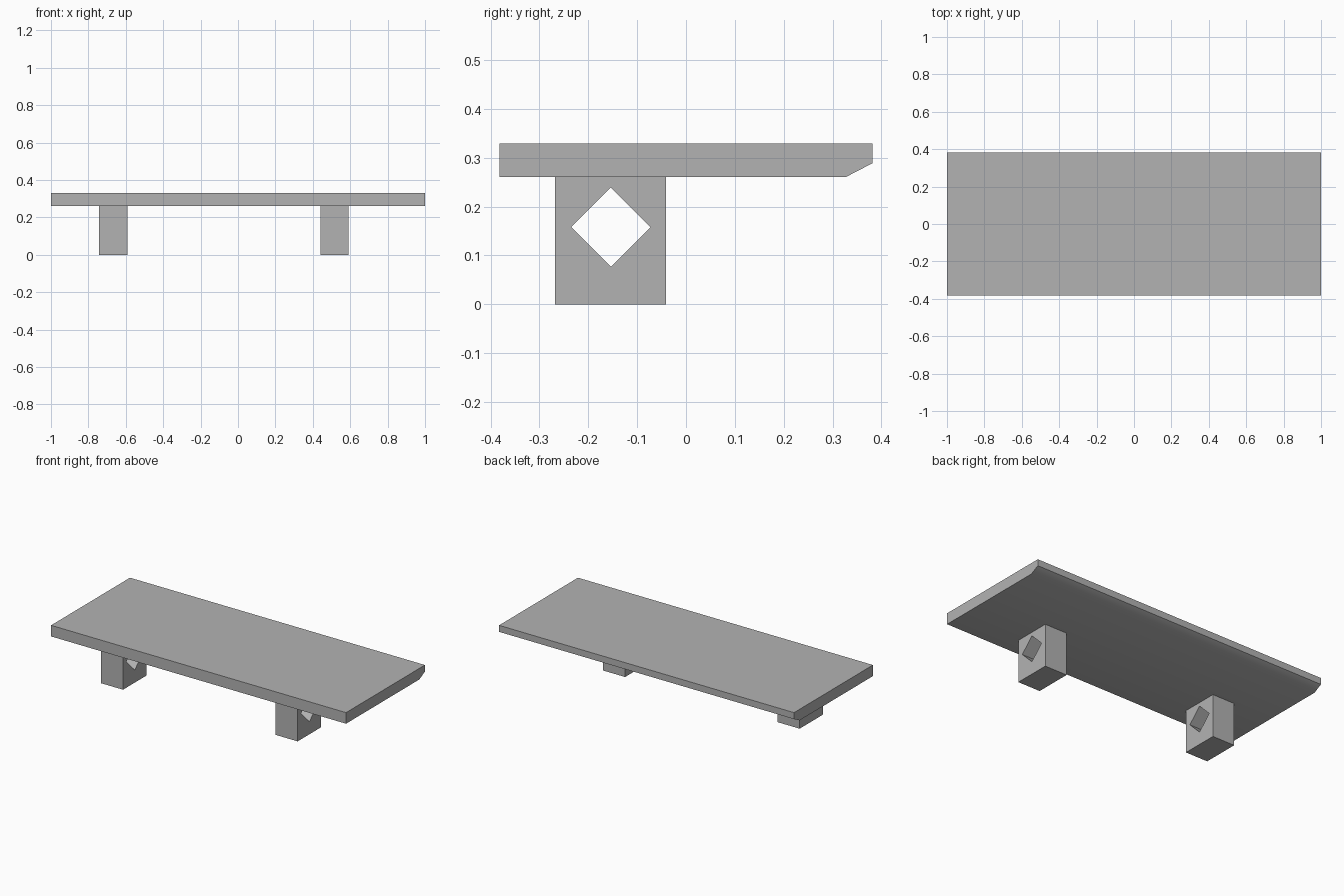
import bpy, bmesh

cube = bpy.data.objects.get("Cube")
if cube:
    bpy.data.objects.remove(cube, do_unlink=True)

grey = bpy.data.materials.new("plain grey")
grey.use_nodes = True
colour = (0.45, 0.45, 0.45, 1)
grey.diffuse_color = colour
grey.node_tree.nodes["Principled BSDF"].inputs["Base Color"].default_value = colour


def prism(name, profile, x0, x1):
    """Extrude a (y, z) profile along x."""
    bm = bmesh.new()
    face = bm.faces.new([bm.verts.new((x0, y, z)) for y, z in profile])
    out = bmesh.ops.extrude_face_region(bm, geom=[face])
    verts = [g for g in out["geom"] if isinstance(g, bmesh.types.BMVert)]
    bmesh.ops.translate(bm, verts=verts, vec=(x1 - x0, 0, 0))
    bmesh.ops.recalc_face_normals(bm, faces=bm.faces[:])
    mesh = bpy.data.meshes.new(name)
    bm.to_mesh(mesh)
    bm.free()
    mesh.materials.append(grey)
    obj = bpy.data.objects.new(name, mesh)
    bpy.context.collection.objects.link(obj)
    return obj


# Shelf board with a bevelled lower back edge
board = prism("board", [(-0.382, 0.261), (0.328, 0.261), (0.382, 0.289),
                        (0.382, 0.329), (-0.382, 0.329)], -1, 1)
bpy.context.view_layer.objects.active = board
board.select_set(True)
bpy.ops.object.shade_smooth_by_angle()

# Diamond cutter running through both supports
cy, cz, r = -0.154, 0.158, 0.081
cutter = prism("diamond_cutter", [(cy - r, cz), (cy, cz - r), (cy + r, cz), (cy, cz + r)], -0.9, 0.9)
cutter.hide_render = True

# Support blocks with diamond holes
y0, y1, top = -0.268, -0.041, 0.261
for name, x in (("right_support", -0.742), ("left_support", 0.442)):
    block = prism(name, [(y0, 0), (y1, 0), (y1, top), (y0, top)], x, x + 0.15)
    mod = block.modifiers.new("diamond_hole", "BOOLEAN")
    mod.operation = "DIFFERENCE"
    mod.solver = "EXACT"
    mod.object = cutter
    bpy.context.view_layer.objects.active = block
    bpy.ops.object.modifier_apply(modifier=mod.name)

bpy.data.objects.remove(cutter, do_unlink=True)
